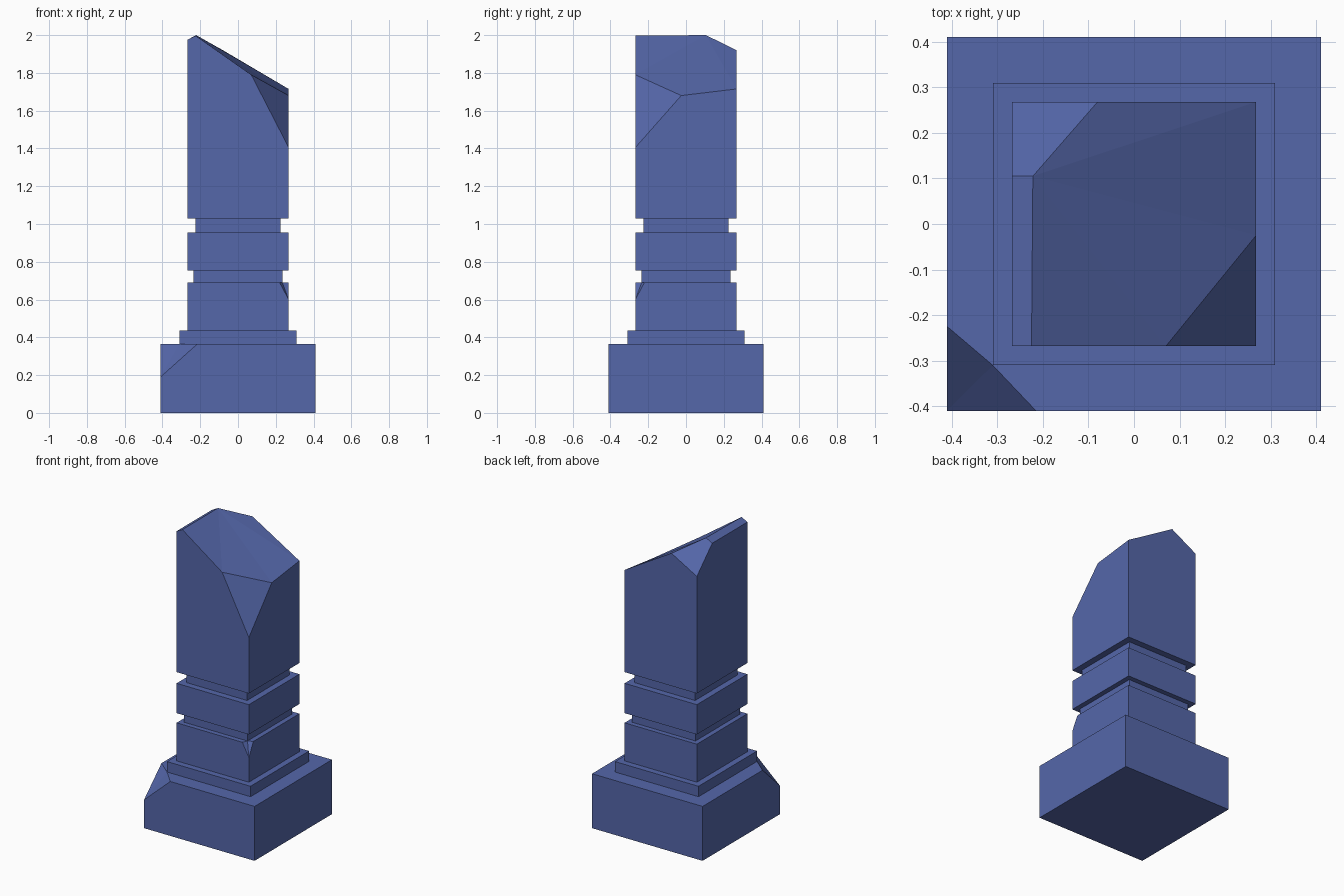
import bpy, bmesh

if "Cube" in bpy.data.objects:
    bpy.data.objects.remove(bpy.data.objects["Cube"])

stone = bpy.data.materials.new("blue_stone")
stone.diffuse_color = (0.09, 0.135, 0.40, 1)
stone.use_nodes = True
stone.node_tree.nodes["Principled BSDF"].inputs["Base Color"].default_value = stone.diffuse_color


def solid(name, verts, faces):
    """Flat-shaded object from corner points and face loops."""
    bm = bmesh.new()
    vs = [bm.verts.new(v) for v in verts]
    for f in faces:
        bm.faces.new([vs[i] for i in f])
    bmesh.ops.recalc_face_normals(bm, faces=bm.faces)
    me = bpy.data.meshes.new(name)
    bm.to_mesh(me)
    bm.free()
    me.materials.append(stone)
    ob = bpy.data.objects.new(name, me)
    bpy.context.collection.objects.link(ob)
    return ob


def block(name, h, z0, z1):
    """Square block of half width h."""
    verts = [(x, y, z) for z in (z0, z1)
             for x, y in ((-h, -h), (h, -h), (h, h), (-h, h))]
    sides = [(i, (i + 1) % 4, (i + 1) % 4 + 4, i + 4) for i in range(4)]
    return solid(name, verts, [(3, 2, 1, 0), (4, 5, 6, 7)] + sides)


def chipped_block(name, h, z0, z1, sx, cut_x, cut_y, inner, low):
    """Square block with its front top corner (on side sx) broken off."""
    pts = [(h, -h, z0), (h, h, z0), (-h, h, z0), (-h, -h, z0),
           (h, h, z1), (-h, h, z1), (-h, -h, z1),
           (cut_x, -h, z1), (inner, -inner, z1), (h, -cut_y, z1), (h, -h, low)]
    faces = [(0, 1, 2, 3), (1, 2, 5, 4), (2, 3, 6, 5),
             (0, 3, 6, 7, 10), (0, 1, 4, 9, 10),
             (4, 5, 6, 7, 8, 9), (7, 8, 10), (8, 9, 10)]
    return solid(name, [(sx * x, y, z) for x, y, z in pts], faces)


# Plinth with chipped front left corner, and the step on it
chipped_block("plinth", 0.41, 0, 0.365, -1, 0.215, 0.225, 0.31, 0.19)
block("step", 0.31, 0.365, 0.435)

# Banded lower pillar with recessed necks
H = 0.268
chipped_block("lower_band", H, 0.435, 0.69, 1, 0.22, 0.22, 0.235, 0.60)
block("lower_neck", 0.235, 0.69, 0.755)
block("upper_band", H, 0.755, 0.955)
block("upper_neck", 0.225, 0.955, 1.03)

# Broken shaft: four walls, slanted top and chipped corners
shaft = [
    (-H, -H, 1.03), (H, -H, 1.03), (H, H, 1.03), (-H, H, 1.03),      # 0-3 foot
    (-H, -H, 1.975), (-0.225, -H, 1.997), (0.07, -H, 1.79),          # 4-6 front
    (H, -H, 1.405), (H, -0.025, 1.68), (H, H, 1.715),                # 7-9 right
    (-0.08, H, 1.92), (-H, H, 1.815),                                # 10-11 back
    (-H, 0.105, 1.975), (-0.222, 0.105, 2.0),                        # 12-13 left, peak
]
solid("broken_shaft", shaft, [
    (3, 2, 1, 0),
    (0, 1, 7, 6, 5, 4), (1, 2, 9, 8, 7), (2, 3, 11, 10, 9), (3, 0, 4, 12, 11),
    (4, 5, 13, 12), (12, 13, 10, 11), (7, 8, 6),
    (13, 5, 6), (13, 6, 8), (13, 8, 9), (13, 9, 10),
])
